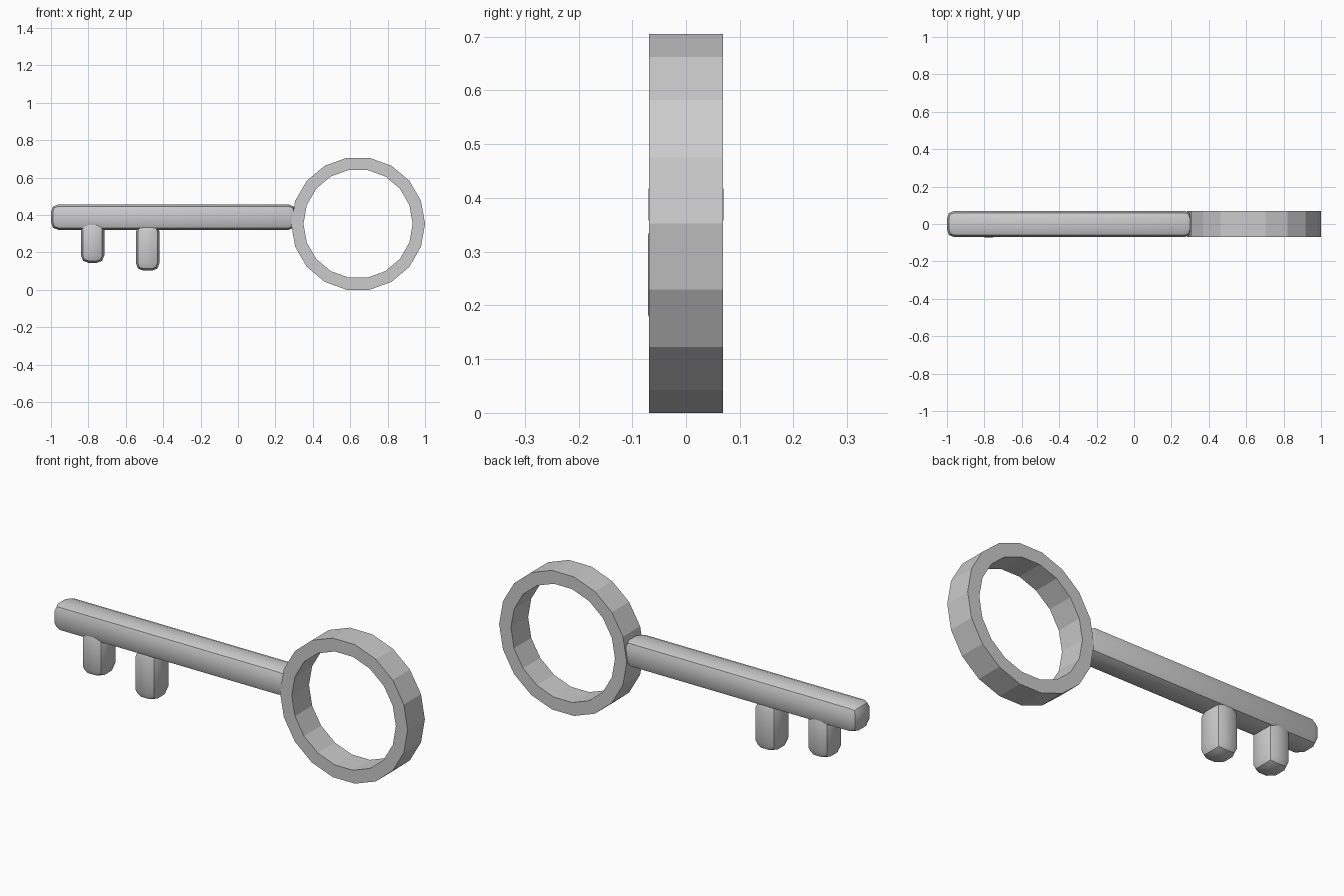
import bpy, bmesh
from math import cos, sin, pi, radians

if "Cube" in bpy.data.objects:
    bpy.data.objects.remove(bpy.data.objects["Cube"])


def finish(name, bm):
    bmesh.ops.recalc_face_normals(bm, faces=bm.faces)
    mesh = bpy.data.meshes.new(name)
    bm.to_mesh(mesh)
    bm.free()
    obj = bpy.data.objects.new(name, mesh)
    bpy.context.collection.objects.link(obj)
    return obj


def pillow_bar(name, lo, hi, inset=0.04):
    """Long box with gently bulged faces: edges and corners are pulled inwards."""
    bm = bmesh.new()
    bmesh.ops.create_cube(bm, size=2)
    bmesh.ops.subdivide_edges(bm, edges=bm.edges[:], cuts=2, use_grid_fill=True)
    pull = {1: 0.0, 2: 0.011, 3: 0.018}
    for v in bm.verts:
        extremes = sum(abs(c) > 0.9 for c in v.co)
        for i in range(3):
            mid, half = (lo[i] + hi[i]) / 2, (hi[i] - lo[i]) / 2
            side = 1 if v.co[i] > 0 else -1
            if abs(v.co[i]) > 0.9:
                reach = half - pull[extremes]
            else:
                reach = half - min(inset, half * 0.67)
            v.co[i] = mid + side * reach
    obj = finish(name, bm)
    bpy.ops.object.select_all(action='DESELECT')
    obj.select_set(True)
    bpy.context.view_layer.objects.active = obj
    bpy.ops.object.shade_smooth_by_angle(angle=radians(30))
    return obj


def ring(name, cx, cz, outer, inner, half_depth, sides):
    """Flat-faceted band standing in the xz plane."""
    bm = bmesh.new()
    loops = []
    for k in range(sides):
        a = 2 * pi * k / sides
        loops.append([bm.verts.new((cx + r * cos(a), y, cz + r * sin(a)))
                      for r, y in ((outer, -half_depth), (outer, half_depth),
                                   (inner, half_depth), (inner, -half_depth))])
    for k in range(sides):
        a, b = loops[k], loops[(k + 1) % sides]
        for j in range(4):
            n = (j + 1) % 4
            bm.faces.new((a[j], a[n], b[n], b[j]))
    return finish(name, bm)


# Handle ring
ring("handle_ring", 0.642, 0.3525, 0.358, 0.292, 0.069, 18)

# Shaft, ending inside the ring wall
pillow_bar("shaft", (-1.0, -0.07, 0.32), (0.31, 0.07, 0.456))

# Two teeth under the far end
pillow_bar("short_tooth", (-0.84, -0.071, 0.144), (-0.715, 0.066, 0.37))
pillow_bar("long_tooth", (-0.546, -0.068, 0.102), (-0.42, 0.068, 0.35))
